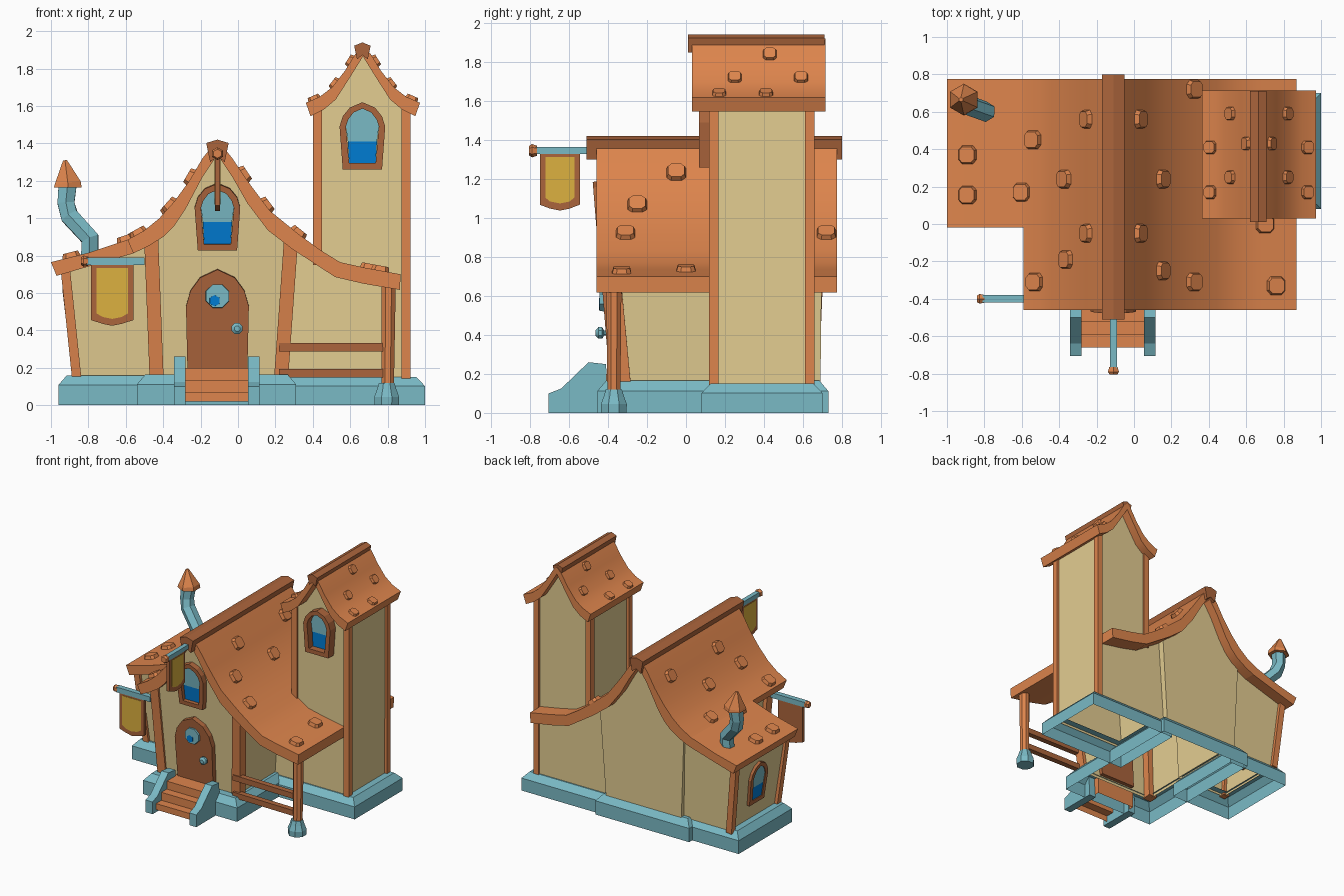
import bpy, bmesh, math
from mathutils import Vector, Matrix

if "Cube" in bpy.data.objects:
    bpy.data.objects.remove(bpy.data.objects["Cube"])


def material(name, r, g, b):
    m = bpy.data.materials.new(name)
    m.diffuse_color = (r, g, b, 1)
    m.use_nodes = True
    m.node_tree.nodes["Principled BSDF"].inputs["Base Color"].default_value = m.diffuse_color
    return m


ORANGE = material("orange wood", 0.73, 0.235, 0.074)
BROWN = material("brown wood", 0.41, 0.13, 0.045)
CREAM = material("cream plaster", 0.77, 0.61, 0.285)
TEAL = material("teal stone", 0.195, 0.49, 0.56)
BLUE = material("blue glass", 0.0, 0.20, 0.65)
YELLOW = material("yellow cloth", 0.72, 0.44, 0.05)


def mesh(name, verts, faces, mats, smooth=False, open_bottom=False):
    me = bpy.data.meshes.new(name)
    me.from_pydata([tuple(v) for v in verts], [], faces)
    bm = bmesh.new()
    bm.from_mesh(me)
    bmesh.ops.recalc_face_normals(bm, faces=bm.faces)
    if open_bottom:
        low = [f for f in bm.faces if f.normal.z < -0.95]
        bmesh.ops.delete(bm, geom=low, context='FACES')
    bm.to_mesh(me)
    bm.free()
    ob = bpy.data.objects.new(name, me)
    bpy.context.collection.objects.link(ob)
    for m in mats:
        me.materials.append(m)
    if smooth:
        bpy.ops.object.select_all(action='DESELECT')
        bpy.context.view_layer.objects.active = ob
        ob.select_set(True)
        bpy.ops.object.shade_smooth_by_angle(angle=math.radians(35))
    return ob


def loft(name, rings, mat, smooth=False, closed=False, open_bottom=False, caps=True):
    """Skin equal-length rings; cap the ends, or join last to first."""
    n, k = len(rings[0]), len(rings)
    faces = []
    for r in range(k if closed else k - 1):
        a, b = r * n, (r + 1) % k * n
        faces += [(a + i, a + (i + 1) % n, b + (i + 1) % n, b + i) for i in range(n)]
    if caps and not closed:
        faces += [tuple(range(n)), tuple(range((k - 1) * n, k * n))]
    return mesh(name, [v for r in rings for v in r], faces, [mat], smooth, open_bottom)


def prism(name, pts, a, b, mat, axis='y', smooth=False, open_bottom=False, lean=(0, 0)):
    """Extrude a profile; lean pushes the two ends outward with height."""
    rings = []
    for e, s in ((a, -lean[0]), (b, lean[1])):
        rings.append([(p, e + s * (z - 0.15), z) if axis == 'y' else (e, p, z) for p, z in pts])
    return loft(name, rings, mat, smooth, open_bottom=open_bottom)


def tube(name, pts, radii, n, mat, smooth=False):
    """Polygon tube along a path, one radius per point."""
    P = [Vector(p) for p in pts]
    rings = []
    for i, p in enumerate(P):
        t = (P[min(i + 1, len(P) - 1)] - P[max(i - 1, 0)]).normalized()
        u = t.cross(Vector((0, 1, 0) if abs(t.z) > 0.6 else (0, 0, 1))).normalized()
        v = u.cross(t)
        an = [2 * math.pi * (j + 0.5) / n for j in range(n)]
        rings.append([p + radii[i] * (u * math.cos(c) + v * math.sin(c)) for c in an])
    return loft(name, rings, mat, smooth)


def beam(name, p, q, w, mat):
    return tube(name, [p, q], [w / math.sqrt(2)] * 2, 4, mat)


def arch(h, wb, ws, d=0.0):
    """Arched outline of height h, inset by d."""
    b, s, k = wb - d, ws - d, h * 0.64
    half = [(b, d), (s, k), (s * 0.86, k + (h - k) * 0.42 - d * 0.5),
            (s * 0.55, k + (h - k) * 0.78 - d * 0.8)]
    return half + [(0, h - d)] + [(-x, z) for x, z in reversed(half)]


def window(name, loc, lean, turn, h=0.36, wb=0.105, ws=0.122, depth=0.05):
    M = Matrix.Translation(loc) @ Matrix.Rotation(turn, 4, 'Z') @ Matrix.Rotation(lean, 4, 'X')
    o, i = arch(h, wb, ws), arch(h, wb, ws, 0.034)
    rings = [[M @ Vector((x, y, z)) for x, z in p]
             for p, y in ((o, 0.03), (o, -depth), (i, -depth), (i, -0.01))]
    loft(name + "_frame", rings, BROWN, closed=True)
    # glass pane: darker blue below, pale above
    cut = h * 0.42
    low = [i[0], (i[0][0] + 0.007, cut), (-i[0][0] - 0.007, cut), i[-1]]
    up = [low[1]] + i[1:-1] + [low[2]]
    for part, pts, m in (("lower", low, BLUE), ("upper", up, TEAL)):
        mesh(f"{name}_{part}_glass", [M @ Vector((x, -0.016, z)) for x, z in pts],
             [tuple(range(len(pts)))], [m])


# foundations: hollow skirts with a bevelled top edge
def foundation(name, x0, x1, y0, y1, h):
    rings = []
    for d, z in ((0, 0), (0, h * 0.68), (0.045, h), (0.11, h)):
        rings.append([(x0 + d, y0 + d, z), (x1 - d, y0 + d, z),
                      (x1 - d, y1 - d, z), (x0 + d, y1 - d, z)])
    loft(name, rings, TEAL, caps=False)


foundation("main_foundation", -0.54, 0.31, -0.455, 0.73, 0.165)
foundation("wing_foundation", -0.96, -0.40, 0.0, 0.69, 0.16)
foundation("tower_foundation", 0.20, 1.0, 0.08, 0.70, 0.15)

# walls, flaring outward with height
ridge_x = -0.11
prism("main_walls", [(-0.44, 0.14), (0.24, 0.14), (0.29, 0.85), (0.16, 0.97), (0.05, 1.12),
                     (-0.03, 1.26), (-0.11, 1.38), (-0.19, 1.25), (-0.28, 1.09), (-0.39, 0.94),
                     (-0.47, 0.87)], -0.35, 0.69, CREAM, open_bottom=True, lean=(0.08, 0.01))
prism("wing_walls", [(-0.86, 0.14), (-0.4, 0.14), (-0.4, 0.9), (-0.55, 0.85), (-0.93, 0.74)],
      0.06, 0.655, CREAM, open_bottom=True, lean=(0.06, 0.04))
prism("side_walls", [(0.2, 0.13), (0.9, 0.13), (0.9, 0.65), (0.53, 0.72), (0.3, 0.87), (0.2, 0.87)],
      0.135, 0.645, CREAM, open_bottom=True)
prism("tower_walls", [(0.42, 0.6), (0.903, 0.6), (0.903, 1.58), (0.8, 1.66), (0.73, 1.77),
                      (0.665, 1.89), (0.60, 1.77), (0.53, 1.66), (0.42, 1.58)],
      0.137, 0.643, CREAM, open_bottom=True)

# sweeping roofs
top = [(-1.0, 0.765), (-0.80, 0.815), (-0.59, 0.885), (-0.50, 0.935), (-0.42, 1.0), (-0.34, 1.09),
       (-0.26, 1.20), (-0.19, 1.32), (-0.11, 1.42), (-0.03, 1.32), (0.065, 1.18), (0.17, 1.04),
       (0.33, 0.91), (0.44, 0.83), (0.545, 0.765), (0.68, 0.735), (0.87, 0.70)]
under = [(0.865, 0.617), (0.67, 0.65), (0.52, 0.685), (0.42, 0.75), (0.29, 0.835), (0.16, 0.935),
         (0.05, 1.08), (-0.03, 1.22), (-0.11, 1.34), (-0.19, 1.22), (-0.28, 1.05), (-0.34, 0.96),
         (-0.40, 0.90), (-0.48, 0.85), (-0.56, 0.812)]
prism("main_roof", top[2:] + under, -0.46, 0.775, ORANGE, smooth=True)
prism("wing_roof", top[:3] + [(-0.56, 0.812), (-0.77, 0.75), (-0.97, 0.692)], -0.02, 0.775,
      ORANGE, smooth=True)
thalf = [(0.305, 1.617), (0.23, 1.65), (0.165, 1.70), (0.095, 1.79), (0.04, 1.88)]
tlow = [(0.28, 1.545), (0.21, 1.58), (0.145, 1.635), (0.065, 1.76)]
tx = 0.668
ttop = [(tx - a, z) for a, z in thalf] + [(tx, 1.92)] + [(tx + a, z) for a, z in thalf[::-1]]
tund = [(tx + a, z) for a, z in tlow] + [(tx, 1.865)] + [(tx - a, z) for a, z in tlow[::-1]]
prism("tower_roof", ttop + tund, 0.03, 0.715, ORANGE, smooth=True)


# ridge caps
def ridge(name, x, z, w, h, y0, y1):
    prism(name, [(x - w, z - 0.018), (x, z), (x + w, z - 0.018), (x + w * 0.65, z - h),
                 (x, z - h * 0.75), (x - w * 0.65, z - h)], y0, y1, BROWN)


ridge("main_ridge", ridge_x, 1.42, 0.06, 0.12, -0.51, 0.80)
ridge("tower_ridge", 0.665, 1.94, 0.044, 0.09, 0.01, 0.71)


# raised shingles lying on the roof slope
def shingle(name, prof, x, y, s):
    (xa, za), (xb, zb) = next((p, q) for p, q in zip(prof, prof[1:]) if p[0] <= x <= q[0])
    t = Vector((xb - xa, 0, zb - za)).normalized()
    n, v = Vector((-t.z, 0, t.x)), Vector((0, 1, 0))
    c = Vector((x, y, za + (zb - za) * (x - xa) / (xb - xa)))
    outline = [(1, .55), (.6, 1), (-.6, 1), (-1, .55), (-1, -.55), (-.6, -1), (.6, -1), (1, -.55)]
    rings = [[c + n * h + (t * a + v * b) * s * k for a, b in outline]
             for h, k in ((-0.02, 1.05), (s * 0.5, 0.8))]
    loft(name, rings, ORANGE)


for i, (x, y) in enumerate([(-.25, .56), (-.54, .45), (-.89, .37), (-.89, .155), (-.60, .17),
                            (-.37, .24), (-.25, -.05), (-.36, -.19), (-.53, -.31), (.03, .56),
                            (.15, .24), (.03, -.05), (.15, -.25), (.32, -.31), (.76, -.33),
                            (.70, 0), (.32, .72)]):
    shingle(f"shingle_{i}", top, x, y, 0.052)
for i, (dx, y) in enumerate([(.15, .59), (.15, .25), (.26, .41), (.26, .17), (.065, .43)]):
    for s in (-1, 1):
        shingle(f"tower_shingle_{i}_{s}", ttop, tx + s * dx, y, 0.038)

# corner posts
beam("front_left_post", (-0.435, -0.325, 0.14), (-0.465, -0.39, 0.91), 0.075, ORANGE)
beam("front_right_post", (0.23, -0.32, 0.14), (0.283, -0.39, 0.88), 0.075, ORANGE)
beam("wing_front_post", (-0.862, 0.065, 0.14), (-0.925, 0.025, 0.745), 0.05, ORANGE)
beam("wing_back_post", (-0.862, 0.655, 0.14), (-0.925, 0.68, 0.745), 0.05, ORANGE)
for x, z in ((0.425, 0.75), (0.897, 0.13)):
    for y in (0.143, 0.635):
        beam("tower_post", (x, y, z), (x, y, 1.59), 0.048, ORANGE)

# porch post, footing and rails
tube("porch_post", [(0.80, -0.37, 0.08), (0.805, -0.37, 0.67)], [0.036, 0.042], 8, ORANGE, True)
tube("porch_footing", [(0.795, -0.37, z) for z in (0, 0.045, 0.085, 0.12)],
     [0.07, 0.072, 0.056, 0.045], 8, TEAL)
for z in (0.17, 0.31):
    beam("porch_rail", (0.22, -0.36, z), (0.80, -0.37, z), 0.045, BROWN)

# steps with stone side walls
prism("steps", [(-0.66, 0.02), (-0.66, 0.07), (-0.59, 0.07), (-0.59, 0.135), (-0.52, 0.135),
                (-0.52, 0.20), (-0.36, 0.20), (-0.36, 0.02)], -0.29, 0.06, ORANGE, 'x',
      open_bottom=True)
for x in (-0.343, 0.053):
    prism("step_wall", [(-0.705, 0), (-0.705, 0.10), (-0.64, 0.125), (-0.50, 0.26), (-0.41, 0.25),
                        (-0.40, 0)], x, x + 0.063, TEAL, 'x')

# door with round window and knob
lean = math.atan(0.08)
M = Matrix.Translation((ridge_x, -0.353, 0.18)) @ Matrix.Rotation(lean, 4, 'X')
loft("door", [[M @ Vector((x, y, z)) for x, z in arch(0.55, 0.16, 0.168)] for y in (0.03, -0.04)],
     BROWN)
c = M @ Vector((0, 0, 0.405))
tube("door_window_ring", [c, c - Vector((0, 0.058, 0.0))], [0.072, 0.066], 8, TEAL)
tube("door_window_glass", [c - Vector((0.015, 0.05, 0.025)), c - Vector((0.015, 0.06, 0.025))],
     [0.032, 0.03], 6, BLUE)
tube("door_knob", [(-0.005, y, 0.41) for y in (-0.39, -0.42, -0.43, -0.45, -0.463)],
     [0.014, 0.014, 0.032, 0.032, 0.016], 8, TEAL, True)

# windows
window("gable_window", (ridge_x, -0.405, 0.83), lean, 0, depth=0.045)
window("tower_window", (0.665, 0.137, 1.26), 0, 0, depth=0.07)
window("wing_window", (-0.878, 0.37, 0.29), 0.118, -math.pi / 2, 0.34, 0.095, 0.11, 0.022)


# hanging banners on poles
def banner(name, a, b, z, h, fixed, axis, sides):
    def shape(d):
        l, r, m = a + d, b - d, (a + b) / 2
        return [(l, z - d * 0.8), (r, z - d * 0.8), (r, z - h + 0.03 + d * 1.3),
                (m + 0.05, z - h + 0.01 + d * 1.3), (m, z - h + d * 1.3),
                (m - 0.05, z - h + 0.01 + d * 1.3), (l, z - h + 0.03 + d * 1.3)]
    prism(name, shape(0), fixed - 0.013, fixed + 0.013, BROWN, axis)
    for s in sides:
        prism(name + "_cloth", shape(0.028), fixed + s * 0.011, fixed + s * 0.016, YELLOW, axis)


banner("gable_banner", -0.75, -0.545, 1.335, 0.297, ridge_x, 'x', (-1, 1))
beam("gable_pole", (ridge_x, -0.79, 1.345), (ridge_x, -0.42, 1.345), 0.036, TEAL)
tube("gable_pole_tip", [(ridge_x, y, 1.345) for y in (-0.805, -0.79, -0.765)],
     [0.024, 0.034, 0.026], 6, ORANGE)
banner("wing_banner", -0.785, -0.56, 0.755, 0.33, -0.40, 'y', (-1,))
beam("wing_pole", (-0.81, -0.40, 0.77), (-0.50, -0.40, 0.77), 0.042, TEAL)
tube("wing_pole_tip", [(x, -0.40, 0.77) for x in (-0.84, -0.825, -0.80)],
     [0.02, 0.03, 0.024], 6, ORANGE)

# crooked stovepipe with pointed cap
tube("stovepipe", [(-0.795, 0.60, 0.77), (-0.79, 0.60, 0.89), (-0.90, 0.64, 1.01),
                   (-0.92, 0.655, 1.08), (-0.91, 0.665, 1.19)],
     [0.053, 0.055, 0.055, 0.052, 0.056], 6, TEAL)
tube("stovepipe_cap", [(-0.91, 0.665, 1.165), (-0.91, 0.665, 1.19), (-0.925, 0.665, 1.31)],
     [0.085, 0.08, 0.012], 6, ORANGE)
